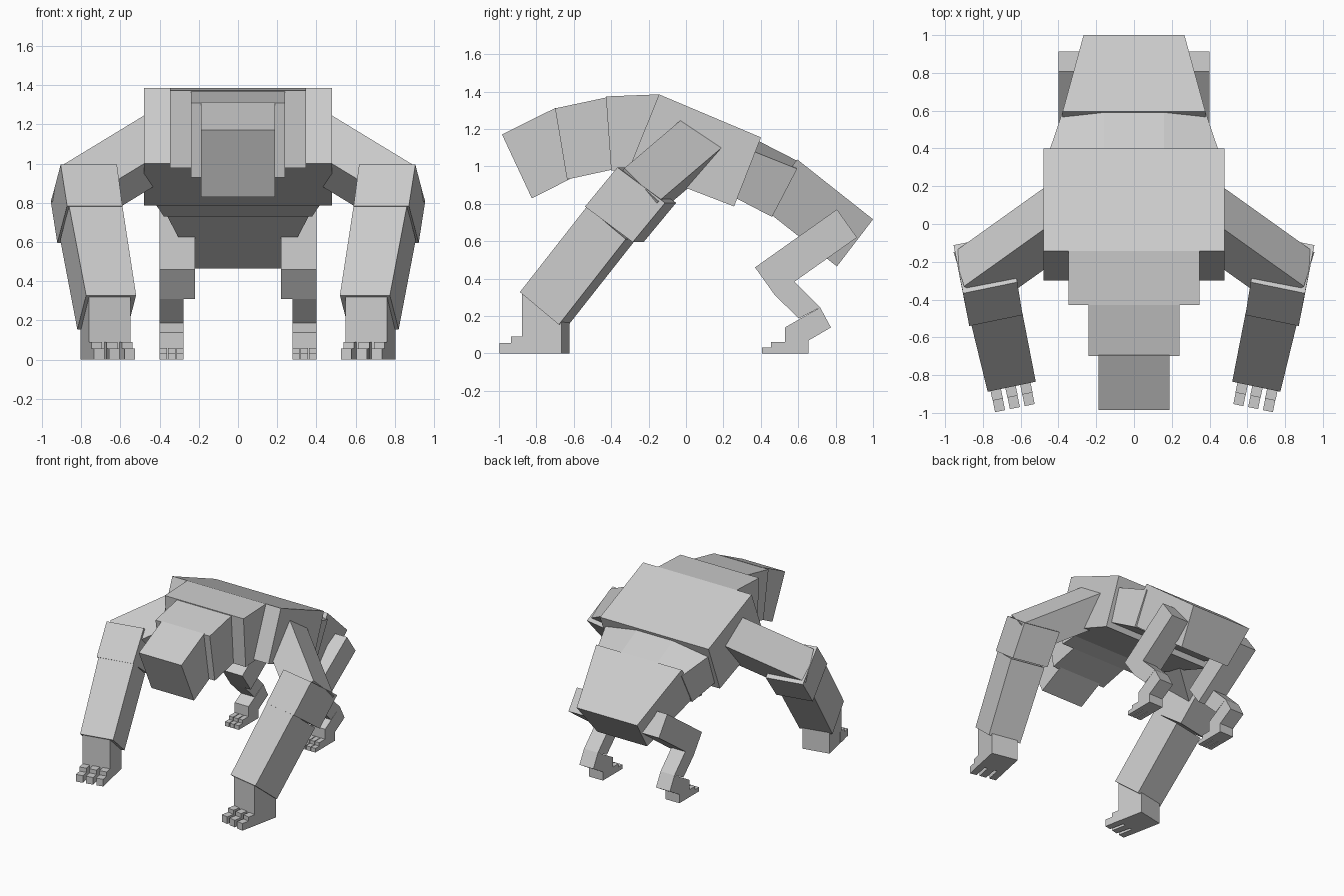
import bpy, bmesh
from mathutils import Vector

cube = bpy.data.objects.get("Cube")
if cube:
    bpy.data.objects.remove(cube, do_unlink=True)

grey = bpy.data.materials.new("stone_grey")
grey.use_nodes = True
grey.diffuse_color = (0.6, 0.6, 0.6, 1)
bsdf = next(n for n in grey.node_tree.nodes if n.type == 'BSDF_PRINCIPLED')
bsdf.inputs["Base Color"].default_value = (0.6, 0.6, 0.6, 1)


def loft(name, ring_a, ring_b):
    """Closed solid between two matching rings of points."""
    bm = bmesh.new()
    a = [bm.verts.new(p) for p in ring_a]
    b = [bm.verts.new(p) for p in ring_b]
    n = len(a)
    bm.faces.new(a)
    bm.faces.new(b)
    for i in range(n):
        j = (i + 1) % n
        bm.faces.new((a[i], a[j], b[j], b[i]))
    bmesh.ops.recalc_face_normals(bm, faces=bm.faces)
    me = bpy.data.meshes.new(name)
    bm.to_mesh(me)
    bm.free()
    me.materials.append(grey)
    ob = bpy.data.objects.new(name, me)
    bpy.context.collection.objects.link(ob)
    return ob


def prism(name, profile, x0, x1):
    """Side profile of (y, z) points extruded along x."""
    return loft(name, [(x0, y, z) for y, z in profile], [(x1, y, z) for y, z in profile])


def pair(name, ring_a, ring_b):
    """The same solid on the left (+x) and right (-x)."""
    for side, s in (("left", 1), ("right", -1)):
        loft(f"{side}_{name}", [(s * p[0], p[1], p[2]) for p in ring_a],
             [(s * p[0], p[1], p[2]) for p in ring_b])


def pair_prism(name, profile, x0, x1):
    pair(name, [(x0, y, z) for y, z in profile], [(x1, y, z) for y, z in profile])


def shifted(ring, offset):
    return [Vector(p) + Vector(offset) for p in ring]


# Head, neck and chest blocks
prism("head", [(-.984, 1.171), (-.695, 1.314), (-.54, .973), (-.824, .829)], -.188, .188)
prism("neck_front", [(-.70, 1.31), (-.428, 1.368), (-.36, .99), (-.636, .93)], -.24, .24)
prism("neck_rear", [(-.428, 1.374), (-.144, 1.385), (-.14, .99), (-.40, .978)], -.348, .348)
prism("chest", [(-.144, 1.385), (.401, 1.155), (.257, .786), (-.30, 1.0)], -.48, .48)


# Abdomen with a shallow ridge on top, narrowing to the rear
def ridge(top, bottom, w, wb, drop):
    y, z = top
    return [(-.16, y, z), (.16, y, z), (w, y - drop * .45, z - drop),
            (wb, *bottom), (-wb, *bottom), (-w, y - drop * .45, z - drop)]


loft("abdomen", ridge((.35, 1.155), (.20, .865), .47, .47, .06),
     ridge((.61, 1.022), (.46, .73), .378, .378, .035))


# Pelvis tapering to the rear
def trapezoid(top, bottom, wt, wb):
    return [(-wt, *top), (wt, *top), (wb, *bottom), (-wb, *bottom)]


loft("pelvis", trapezoid((.595, 1.037), (.40, .786), .378, .39),
     trapezoid((1.0, .717), (.807, .465), .267, .22))

# Upper arms, running out, forward and down from the chest
along = Vector((.729, -.52, -.443))
inward = Vector((.67, .413, .617)) * -.24
D, C = Vector((.90, -.33, .99)), Vector((.955, -.15, .81))
elbow = [D, C, C + inward, D + inward]
pair("upper_arm", shifted(elbow, along * -.66), elbow)

# Forearms in two blocks, turned slightly inward
front = [(.905, -.367, .995), (.618, -.308, .995), (.59, -.482, .785), (.872, -.54, .785)]
pair("elbow_block", front, shifted(front, (.05, .255, -.19)))
front = [(.862, -.53, .785), (.59, -.475, .785), (.52, -.835, .328), (.775, -.888, .328)]
pair("forearm", front, shifted(front, (.045, .208, -.174)))

# Hands and stepped fingers
fwd, wide = Vector((-.2, -.98, 0)), Vector((.98, -.2, 0))
wrist = Vector((.655, -.855, 0))


def turned_box(name, u, width, f0, f1, height):
    base = [wrist + wide * (u + a * width / 2) + fwd * f
            for a, f in ((-1, f0), (1, f0), (1, f1), (-1, f1))]
    pair(name, base, shifted(base, (0, 0, height)))


turned_box("hand", 0, .215, -.215, 0, .32)
for i, u in enumerate((-.08, 0, .08), 1):
    turned_box(f"finger_{i}_base", u, .056, -.02, .06, .09)
    turned_box(f"finger_{i}_tip", u, .054, .05, .122, .057)

# Hind legs
pair_prism("thigh", [(.807, .77), (.914, .62), (.476, .31), (.369, .46)], .22, .40)
pair_prism("shin", [(.578, .385), (.717, .246), (.604, .187), (.476, .31)], .277, .40)
pair_prism("ankle", [(.717, .246), (.775, .139), (.583, .027), (.529, .139)], .277, .40)
pair_prism("foot", [(.529, .139), (.655, .12), (.655, 0), (.529, 0)], .277, .40)
for i, x in enumerate((.277, .32, .363), 1):
    pair_prism(f"toe_{i}", [(.54, .06), (.455, .06), (.455, .033), (.406, .033),
                            (.406, 0), (.54, 0)], x, x + .037)
